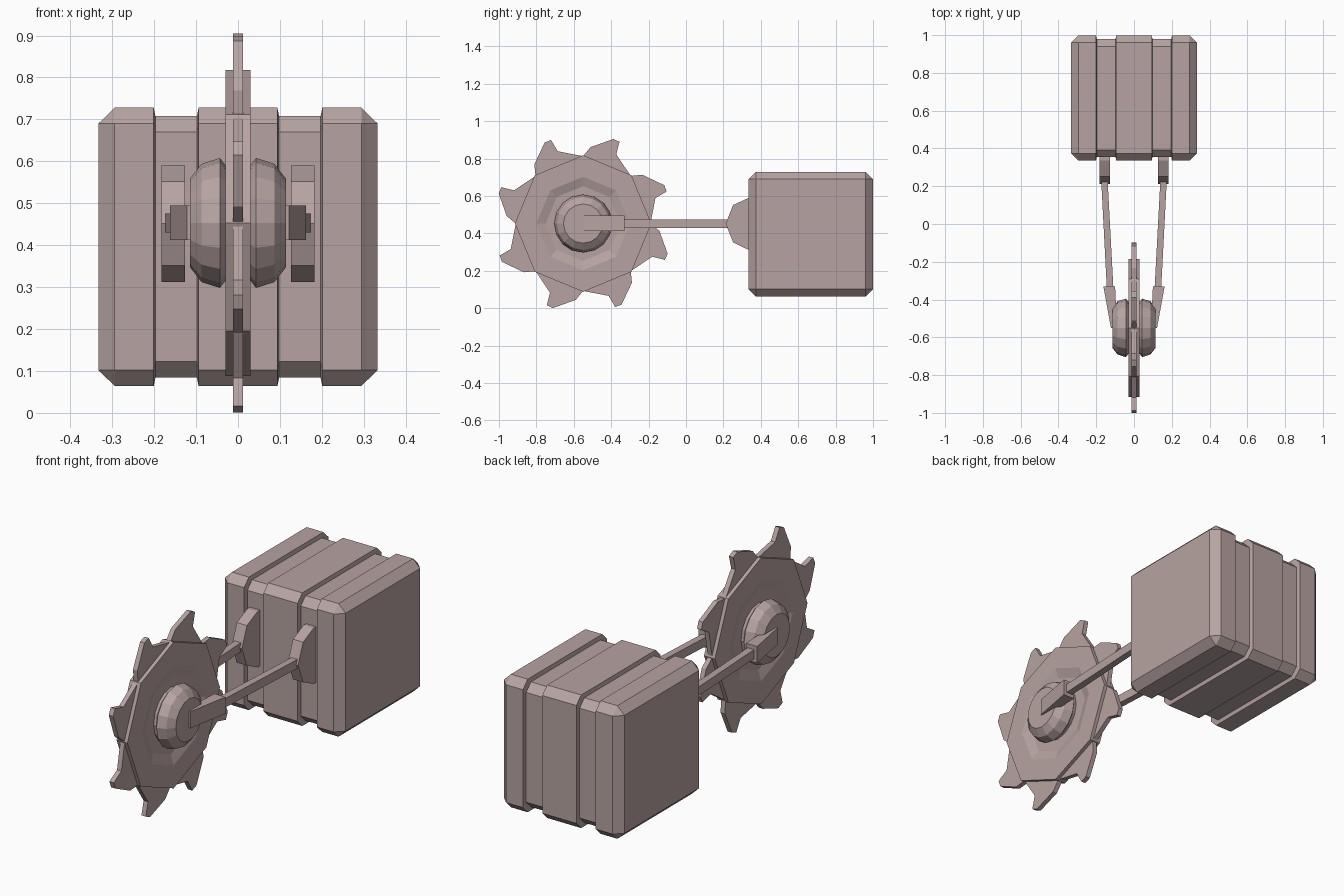
import bpy, bmesh
from math import sin, cos, pi, radians

if "Cube" in bpy.data.objects:
    bpy.data.objects.remove(bpy.data.objects["Cube"])

CY, CZ = -0.55, 0.453          # wheel axle centre

mat = bpy.data.materials.new("rosy_metal")
mat.diffuse_color = (0.47, 0.37, 0.36, 1)
mat.use_nodes = True
mat.node_tree.nodes["Principled BSDF"].inputs["Base Color"].default_value = mat.diffuse_color


def loft(name, rings, mirror=False):
    """Skin a list of rings (same point count), cap both ends."""
    bm = bmesh.new()
    rv = [[bm.verts.new(p) for p in ring] for ring in rings]
    n = len(rv[0])
    for a, b in zip(rv, rv[1:]):
        for i in range(n):
            j = (i + 1) % n
            bm.faces.new((a[i], a[j], b[j], b[i]))
    bm.faces.new(rv[0][::-1])
    bm.faces.new(rv[-1])
    bmesh.ops.remove_doubles(bm, verts=bm.verts, dist=1e-5)
    bmesh.ops.recalc_face_normals(bm, faces=bm.faces)
    me = bpy.data.meshes.new(name)
    bm.to_mesh(me)
    bm.free()
    me.materials.append(mat)
    ob = bpy.data.objects.new(name, me)
    bpy.context.collection.objects.link(ob)
    if mirror:
        ob.modifiers.new("mirror", 'MIRROR').use_mirror_merge = False
    return ob


def lathe(name, profile, n, mirror=False):
    """Revolve (x, radius) pairs around the axle."""
    return loft(name, [[(x, CY + r * cos(2 * pi * i / n), CZ + r * sin(2 * pi * i / n))
                        for i in range(n)] for x, r in profile], mirror)


# Chamfered block with two recessed bands
def block_ring(x, half, c):
    yc, zc, h, k = 0.667, 0.396, half, half - c
    pts = [(h, -k), (h, k), (k, h), (-k, h), (-h, k), (-h, -k), (-k, -h), (k, -h)]
    return [(x, yc + y, zc + z) for y, z in pts]


H, C = 0.332, 0.038
side = [(0.333, H - C, 0), (0.294, H, C), (0.201, H, C), (0.197, H - 0.02, C),
        (0.098, H - 0.02, C), (0.094, H, C)]
loft("head_block", [block_ring(-x, h, c) for x, h, c in side] +
     [block_ring(x, h, c) for x, h, c in reversed(side)])

# Toothed blade
tooth = [(0, 0.36), (19.4, 0.41), (21, 0.478), (25.3, 0.48), (39.5, 0.41)]
outline = [(CY + r * cos(radians(45 * k + a)), CZ + r * sin(radians(45 * k + a)))
           for k in range(8) for a, r in tooth]
loft("saw_blade", [[(x, y, z) for y, z in outline] for x in (-0.012, 0.012)])

# Octagonal plate with a dished centre on each face
lathe("wheel_plate", [(-0.014, 0.20), (-0.03, 0.25), (-0.03, 0.365),
                      (0.03, 0.365), (0.03, 0.25), (0.014, 0.20)], 8)

# Domed hubs
lathe("hub", [(0.01, 0.135), (0.03, 0.138), (0.043, 0.155), (0.087, 0.141), (0.115, 0.105)],
      16, True)


# Fork arms: rings are rectangles across y
def rect(y, x0, x1, z0, z1):
    return [(x0, y, z0), (x1, y, z0), (x1, y, z1), (x0, y, z1)]


loft("fork_tip", [rect(-0.55, 0.09, 0.122, 0.412, 0.495),
                  rect(-0.33, 0.10, 0.162, 0.412, 0.495)], True)
loft("fork_rod", [rect(-0.36, 0.108, 0.143, 0.43, 0.475),
                  rect(0.26, 0.141, 0.175, 0.43, 0.475)], True)

# Angular brackets joining the rods to the block
bracket = [(0.38, 0.59), (0.335, 0.59), (0.252, 0.552), (0.212, 0.452),
           (0.252, 0.352), (0.335, 0.312), (0.38, 0.312)]
loft("rod_bracket", [[(x, y, z) for y, z in bracket] for x in (0.127, 0.183)], True)
